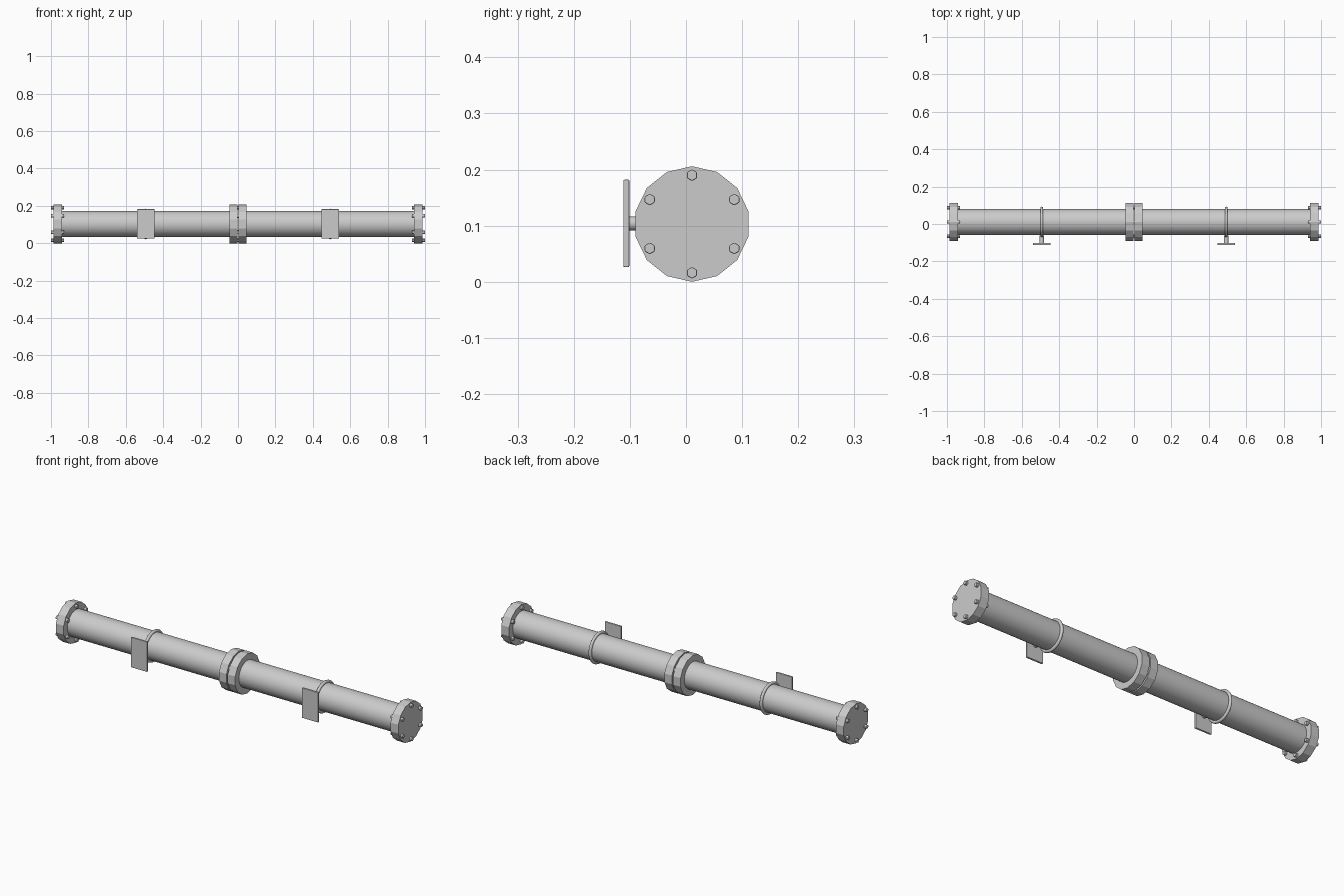
import bpy, bmesh, math
from mathutils import Matrix, Vector

if "Cube" in bpy.data.objects:
    bpy.data.objects.remove(bpy.data.objects["Cube"])

CY, CZ = 0.0107, 0.103          # pipe axis position
RX = Matrix.Rotation(math.pi / 2, 4, 'Y')


def finish(name, bm, smooth=None, bevel=0):
    bmesh.ops.recalc_face_normals(bm, faces=bm.faces[:])
    me = bpy.data.meshes.new(name)
    bm.to_mesh(me)
    bm.free()
    ob = bpy.data.objects.new(name, me)
    bpy.context.collection.objects.link(ob)
    if bevel:
        m = ob.modifiers.new("edge", 'BEVEL')
        m.width, m.segments = bevel, 2
    if smooth:
        bpy.ops.object.select_all(action='DESELECT')
        ob.select_set(True)
        bpy.context.view_layer.objects.active = ob
        bpy.ops.object.shade_smooth_by_angle(angle=math.radians(smooth))
    return ob


def prism(bm, x0, x1, r, n, y=CY, z=CZ):
    """n-sided prism along x with a corner pointing straight up"""
    rings = [[bm.verts.new((x, y + r * math.sin(2 * math.pi * i / n),
                            z + r * math.cos(2 * math.pi * i / n)))
              for i in range(n)] for x in (x0, x1)]
    bm.faces.new(rings[0])
    bm.faces.new(rings[1])
    for i in range(n):
        j = (i + 1) % n
        bm.faces.new((rings[0][i], rings[0][j], rings[1][j], rings[1][i]))


def bolt_circle(bm, x0, x1):
    for k in range(6):
        a = k * math.pi / 3
        prism(bm, x0, x1, 0.0105, 6, CY + 0.087 * math.sin(a), CZ + 0.087 * math.cos(a))


# bolts joining the two middle flanges
bm = bmesh.new()
bolt_circle(bm, -0.01, 0.01)
finish("middle_bolts", bm)

for side, s in (("left", -1), ("right", 1)):
    # pipe section
    bm = bmesh.new()
    prism(bm, s * 0.0035, s * 0.97, 0.0695, 40)
    finish(side + "_pipe", bm, smooth=30)

    # faceted flanges at both ends of the section
    for label, a, b in (("middle", 0.0035, 0.0465), ("end", 0.942, 0.987)):
        bm = bmesh.new()
        prism(bm, s * a, s * b, 0.103, 14)
        finish(f"{side}_{label}_flange", bm)

    # bolts through the end flange
    bm = bmesh.new()
    bolt_circle(bm, s * 0.93, s * 1.0)
    finish(side + "_end_bolts", bm, bevel=0.002)

    # clamp ring around the pipe, swept from a small round section
    x = s * 0.493
    bm = bmesh.new()
    N, M = 40, 10
    grid = []
    for i in range(N):
        a = 2 * math.pi * i / N
        row = []
        for j in range(M):
            t = 2 * math.pi * j / M
            r = 0.074 + 0.008 * math.cos(t)
            row.append(bm.verts.new((x + 0.008 * math.sin(t),
                                     CY + r * math.sin(a), CZ + r * math.cos(a))))
        grid.append(row)
    for i in range(N):
        for j in range(M):
            bm.faces.new((grid[i][j], grid[(i + 1) % N][j],
                          grid[(i + 1) % N][(j + 1) % M], grid[i][(j + 1) % M]))
    finish(side + "_clamp_ring", bm, smooth=60)

    # stub between ring and wall plate
    bm = bmesh.new()
    bmesh.ops.create_cone(bm, cap_ends=True, segments=20, radius1=0.0125, radius2=0.0125,
                          depth=0.043,
                          matrix=Matrix.Translation((x, -0.0835, CZ + 0.001))
                          @ Matrix.Rotation(math.pi / 2, 4, 'X'))
    finish(side + "_clamp_stub", bm, smooth=30)

    # wall plate
    bm = bmesh.new()
    bmesh.ops.create_cube(bm, size=1, matrix=Matrix.Translation((x, -0.1063, CZ + 0.001))
                          @ Matrix.Diagonal((0.094, 0.0105, 0.156, 1)))
    finish(side + "_wall_plate", bm, bevel=0.002)
